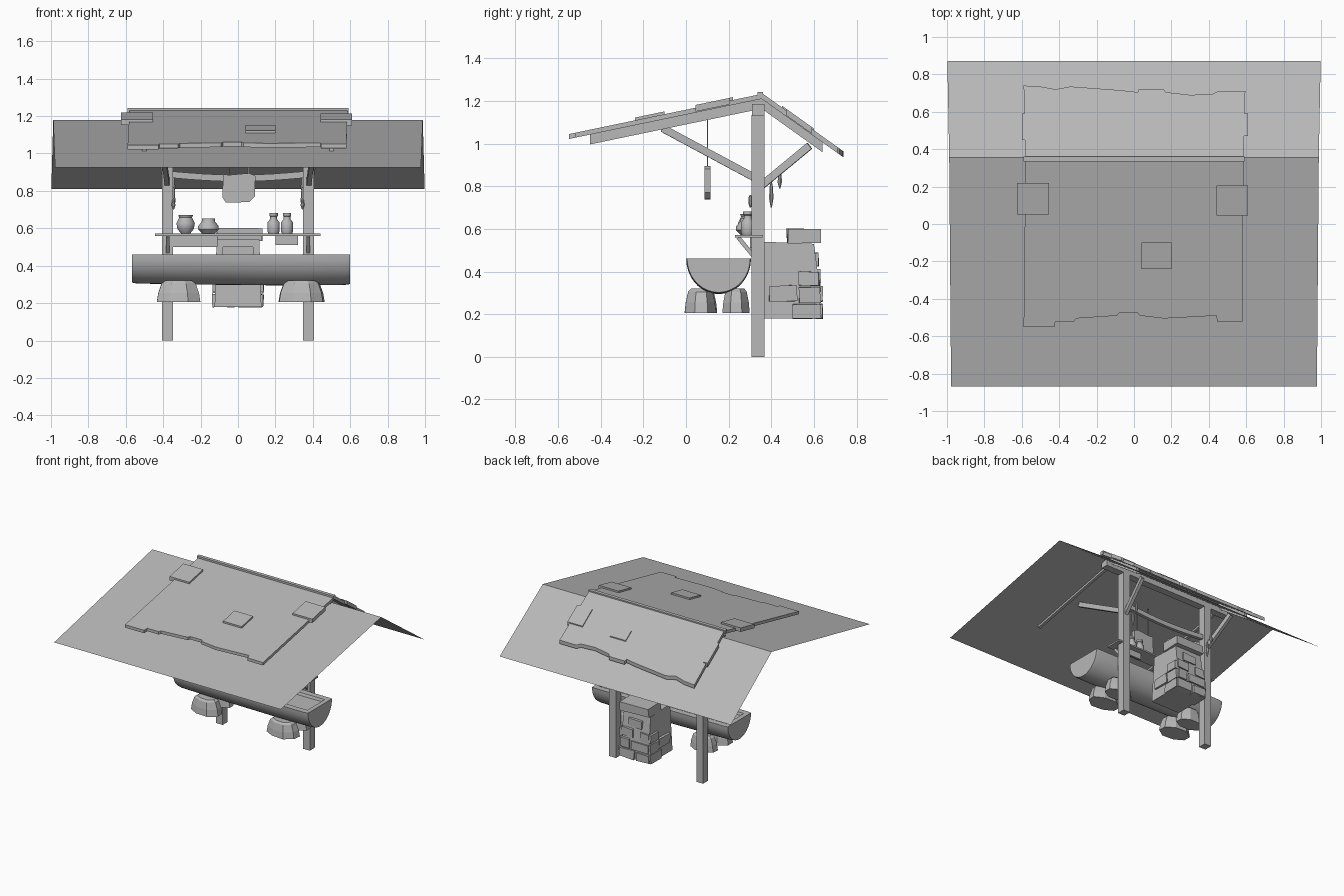
import bpy, bmesh, math, random
from mathutils import Vector, Matrix

if "Cube" in bpy.data.objects:
    bpy.data.objects.remove(bpy.data.objects["Cube"])

random.seed(4)
grey = bpy.data.materials.new("plain_grey")
grey.diffuse_color = (0.48, 0.48, 0.48, 1)
grey.use_nodes = True
grey.node_tree.nodes["Principled BSDF"].inputs["Base Color"].default_value = grey.diffuse_color


def finish(name, bm, smooth=False):
    bmesh.ops.recalc_face_normals(bm, faces=bm.faces)
    me = bpy.data.meshes.new(name)
    bm.to_mesh(me)
    bm.free()
    me.materials.append(grey)
    ob = bpy.data.objects.new(name, me)
    bpy.context.collection.objects.link(ob)
    if smooth:
        bpy.ops.object.select_all(action='DESELECT')
        ob.select_set(True)
        bpy.context.view_layer.objects.active = ob
        bpy.ops.object.shade_smooth_by_angle(angle=math.radians(40))
    return ob


def box(name, x0, x1, y0, y1, z0, z1, jitter=0.0):
    bm = bmesh.new()
    bmesh.ops.create_cube(bm, size=1)
    for v in bm.verts:
        v.co = Vector(((x0 + x1) / 2 + v.co.x * (x1 - x0),
                       (y0 + y1) / 2 + v.co.y * (y1 - y0),
                       (z0 + z1) / 2 + v.co.z * (z1 - z0)))
        v.co += Vector([random.uniform(-jitter, jitter) for _ in range(3)])
    return finish(name, bm)


def beam(name, a, b, w, h):
    """Square timber running from a to b."""
    a, b = Vector(a), Vector(b)
    d = b - a
    bm = bmesh.new()
    bmesh.ops.create_cube(bm, size=1)
    rot = d.to_track_quat('X', 'Z').to_matrix().to_4x4()
    bm.transform(Matrix.Translation((a + b) / 2) @ rot @ Matrix.Diagonal((d.length, w, h, 1)))
    return finish(name, bm)


def prism(name, pts, lo, hi):
    """Extrude an outline between two mapping functions."""
    bm = bmesh.new()
    bot = [bm.verts.new(lo(*p)) for p in pts]
    top = [bm.verts.new(hi(*p)) for p in pts]
    bm.faces.new(bot)
    bm.faces.new(top)
    n = len(pts)
    for i in range(n):
        j = (i + 1) % n
        bm.faces.new((bot[i], bot[j], top[j], top[i]))
    return finish(name, bm)


def lathe(name, x, y, z, prof, n=16, smooth=True, jitter=0.0, squash=1.0):
    """Turn a (radius, height) profile round a vertical axis."""
    bm = bmesh.new()
    rings = []
    wob = [1 + random.uniform(-jitter, jitter) for _ in range(n)]
    for r, h in prof:
        rings.append([bm.verts.new((x + r * wob[i] * math.cos(math.tau * (i + .5) / n),
                                    y + r * squash * wob[i] * math.sin(math.tau * (i + .5) / n),
                                    z + h)) for i in range(n)])
    for a, b in zip(rings, rings[1:]):
        for i in range(n):
            j = (i + 1) % n
            bm.faces.new((a[i], a[j], b[j], b[i]))
    bm.faces.new(rings[0])
    bm.faces.new(rings[-1])
    return finish(name, bm, smooth)


RIDGE = 0.355


def roof_z(y):
    return 1.18 + (0.208 * (y - RIDGE) if y < RIDGE else -0.715 * (y - RIDGE))


def roof_piece(name, pts, lo, hi):
    return prism(name, pts, lambda x, y: (x, y, roof_z(y) + lo), lambda x, y: (x, y, roof_z(y) + hi))


# wide thin canopy sheet
bm = bmesh.new()
rows = [[bm.verts.new((x, y, roof_z(y))) for x in (-w, w)]
        for w, y in ((0.978, -0.87), (0.988, RIDGE), (0.998, 0.872))]
for a, b in zip(rows, rows[1:]):
    bm.faces.new((a[0], a[1], b[1], b[0]))
finish("canopy_sheet", bm)

# ragged roof slabs
roof_piece("front_roof_slab", [
    (-0.58, RIDGE), (-0.59, -0.55), (-0.425, -0.55), (-0.42, -0.52), (-0.32, -0.52), (-0.31, -0.505),
    (-0.09, -0.49), (-0.08, -0.475), (0.02, -0.475), (0.03, -0.49), (0.16, -0.505), (0.35, -0.495),
    (0.44, -0.49), (0.445, -0.52), (0.58, -0.52), (0.585, RIDGE)], 0.03, 0.053)
roof_piece("back_roof_slab", [
    (-0.58, RIDGE), (-0.59, 0.74), (-0.5, 0.735), (-0.42, 0.72), (-0.34, 0.735), (-0.07, 0.715),
    (0.02, 0.705), (0.025, 0.72), (0.16, 0.72), (0.17, 0.705), (0.3, 0.69), (0.42, 0.695),
    (0.45, 0.71), (0.595, 0.71), (0.585, RIDGE)], 0.03, 0.058)

# roof patches: x0, x1, y0, y1
for i, (x0, x1, y0, y1) in enumerate([
        (-0.625, -0.455, 0.05, 0.22), (0.44, 0.61, 0.045, 0.205), (0.04, 0.2, -0.24, -0.1),
        (0.1, 0.235, 0.53, 0.6), (0.48, 0.61, 0.47, 0.59), (-0.6, -0.565, 0.45, 0.59)]):
    roof_piece(f"roof_patch_{i}", [(x0, y0), (x1, y0), (x1, y1), (x0, y1)], 0.035, 0.066)
box("ridge_cap", -0.59, 0.59, 0.335, 0.362, 1.215, 1.243)
box("ridge_beam", -0.56, 0.56, 0.31, 0.368, 1.13, 1.185)

# posts, rafters and braces on both sides
for s, side in ((-1, "left"), (1, "right")):
    x = 0.376 * s
    box(f"{side}_post", x - 0.029, x + 0.029, 0.307, 0.368, 0, 1.135)
    xs = [0.49 * s, 0.513 * s]
    for part, y in (("front", -0.45), ("back", 0.64)):
        roof_piece(f"{side}_{part}_rafter",
                   [(xs[0], RIDGE), (xs[1], RIDGE), (xs[1], y), (xs[0], y)], -0.016, 0.03)
    beam(f"{side}_front_brace", (x, 0.35, 0.825), (0.41 * s, -0.11, 1.072), 0.025, 0.035)
    beam(f"{side}_back_brace", (x, 0.35, 0.8), (0.41 * s, 0.58, 0.99), 0.025, 0.035)
    # hanging dried goods
    for k, (y, z, h) in enumerate(((0.4, 0.7, 0.12), (0.44, 0.79, 0.08), (0.302, 0.7, 0.06))):
        lathe(f"{side}_hanging_bundle_{k}", 0.345 * s, y, z,
              [(0.003, 0), (0.011, h * .35), (0.009, h * .8), (0.003, h)], 8)
    # boulders under the counter
    for part, y, w in (("front", 0.07, 0.128), ("back", 0.235, 0.11)):
        lathe(f"{side}_{part}_boulder", (0.34 if s > 0 else -0.318), y, 0.205,
              [(w, 0), (w * .93, 0.05), (w * .78, 0.1), (w * .6, 0.115)], 8, False, 0.05, 0.62)

# bowed tie beam
tie = [(-0.36 + 0.09 * i, 0.905 - 0.02 * math.sin(math.pi * i / 8)) for i in range(9)]
prism("tie_beam", tie + [(x, z - 0.035) for x, z in reversed(tie)],
      lambda x, z: (x, 0.325, z), lambda x, z: (x, 0.35, z))

# hanging sign board on cords
prism("sign_board", [(-0.083, 0.765), (-0.065, 0.738), (0.06, 0.74), (0.09, 0.77), (0.093, 0.88),
                     (0.06, 0.895), (-0.05, 0.885), (-0.08, 0.89)],
      lambda x, z: (x, 0.087, z), lambda x, z: (x, 0.115, z))
for x in (-0.045, 0.055):
    box("sign_cord", x - 0.003, x + 0.003, 0.098, 0.104, 0.885, 1.11)

# half log counter with hollowed top
bm = bmesh.new()
N = 18
rings = []
for x, r, drop in ((-0.568, 0.143, 0.15), (-0.54, 0.15, 0.155), (-0.3, 0.15, 0.16), (0, 0.151, 0.163),
                   (0.3, 0.152, 0.166), (0.57, 0.152, 0.163), (0.6, 0.148, 0.158)):
    rings.append([bm.verts.new((x, 0.153 - r * math.cos(math.pi * i / N),
                                0.46 - drop * math.sin(math.pi * i / N))) for i in range(N + 1)])
for a, b in zip(rings, rings[1:]):
    for i in range(N):
        bm.faces.new((a[i], a[i + 1], b[i + 1], b[i]))
bm.faces.new(rings[0])
bm.faces.new(rings[-1])
top = bm.faces.new([r[0] for r in rings] + [r[-1] for r in reversed(rings)])
bmesh.ops.recalc_face_normals(bm, faces=bm.faces)
bmesh.ops.inset_individual(bm, faces=[top], thickness=0.045)
bmesh.ops.inset_individual(bm, faces=[top], thickness=0.008, depth=-0.02)
finish("log_counter", bm, True)

# shelf with brackets and side boards
box("shelf", -0.445, 0.44, 0.23, 0.358, 0.56, 0.572)
box("left_shelf_board", -0.35, -0.11, 0.3, 0.315, 0.5, 0.56)
box("right_shelf_board", 0.2, 0.32, 0.3, 0.315, 0.512, 0.56)
for x in (-0.376, 0.376):
    beam("shelf_bracket", (x, 0.245, 0.56), (x, 0.315, 0.475), 0.02, 0.02)

# pots and bottles
lathe("tall_pot", -0.28, 0.293, 0.572, [(0.025, 0), (0.045, 0.025), (0.05, 0.055), (0.035, 0.085),
                                       (0.04, 0.098), (0.03, 0.098), (0.028, 0.08)])
lathe("wide_pot", -0.158, 0.29, 0.572, [(0.035, 0), (0.056, 0.022), (0.056, 0.04), (0.035, 0.065),
                                       (0.035, 0.08), (0.027, 0.08), (0.027, 0.06)])
for x in (0.19, 0.262):
    lathe("bottle", x, 0.29, 0.572, [(0.028, 0), (0.032, 0.01), (0.032, 0.06), (0.018, 0.078),
                                     (0.018, 0.09), (0.023, 0.095), (0.023, 0.11), (0.015, 0.11)])

# stone oven with a mouth facing the counter
oven = prism("oven_body", [(0.345, 0.18), (0.625, 0.18), (0.628, 0.3), (0.615, 0.42), (0.6, 0.53),
                           (0.36, 0.54)],
             lambda y, z: (-0.125 + (z - 0.18) * 0.03, y, z), lambda y, z: (0.125 - (z - 0.18) * 0.03, y, z))
cutter = box("oven_mouth_cutter", -0.08, 0.08, 0.3, 0.54, 0.36, 0.5)
cutter.hide_render = True
cutter.hide_viewport = True
cut = oven.modifiers.new("mouth", 'BOOLEAN')
cut.operation = 'DIFFERENCE'
cut.object = cutter
box("oven_top_stone", -0.115, 0.128, 0.475, 0.63, 0.535, 0.598, 0.005)
lathe("oven_bowl", 0.01, 0.4, 0.36, [(0.02, 0), (0.04, 0.02), (0.042, 0.05), (0.035, 0.05), (0.03, 0.03)])

# raised stones on the oven sides: y0, y1, z0, z1
for y0, y1, z0, z1 in ((0.39, 0.52, 0.26, 0.335), (0.53, 0.63, 0.255, 0.325), (0.53, 0.625, 0.335, 0.4),
                       (0.5, 0.63, 0.18, 0.248)):
    for s in (-1, 1):
        box("side_stone", 0.11 * s, 0.136 * s, y0, y1, z0, z1, 0.004)
# raised stones on the oven back: x0, x1, z0, z1
for x0, x1, z0, z1 in ((-0.125, -0.02, 0.18, 0.245), (0.0, 0.125, 0.18, 0.25), (-0.12, 0.03, 0.26, 0.32),
                       (0.045, 0.12, 0.26, 0.33), (-0.12, -0.04, 0.335, 0.4), (0.02, 0.118, 0.345, 0.41),
                       (-0.05, 0.06, 0.425, 0.485)):
    box("back_stone", x0, x1, 0.59, 0.64 - max(0, z0 - 0.28) * 0.12, z0, z1, 0.004)
